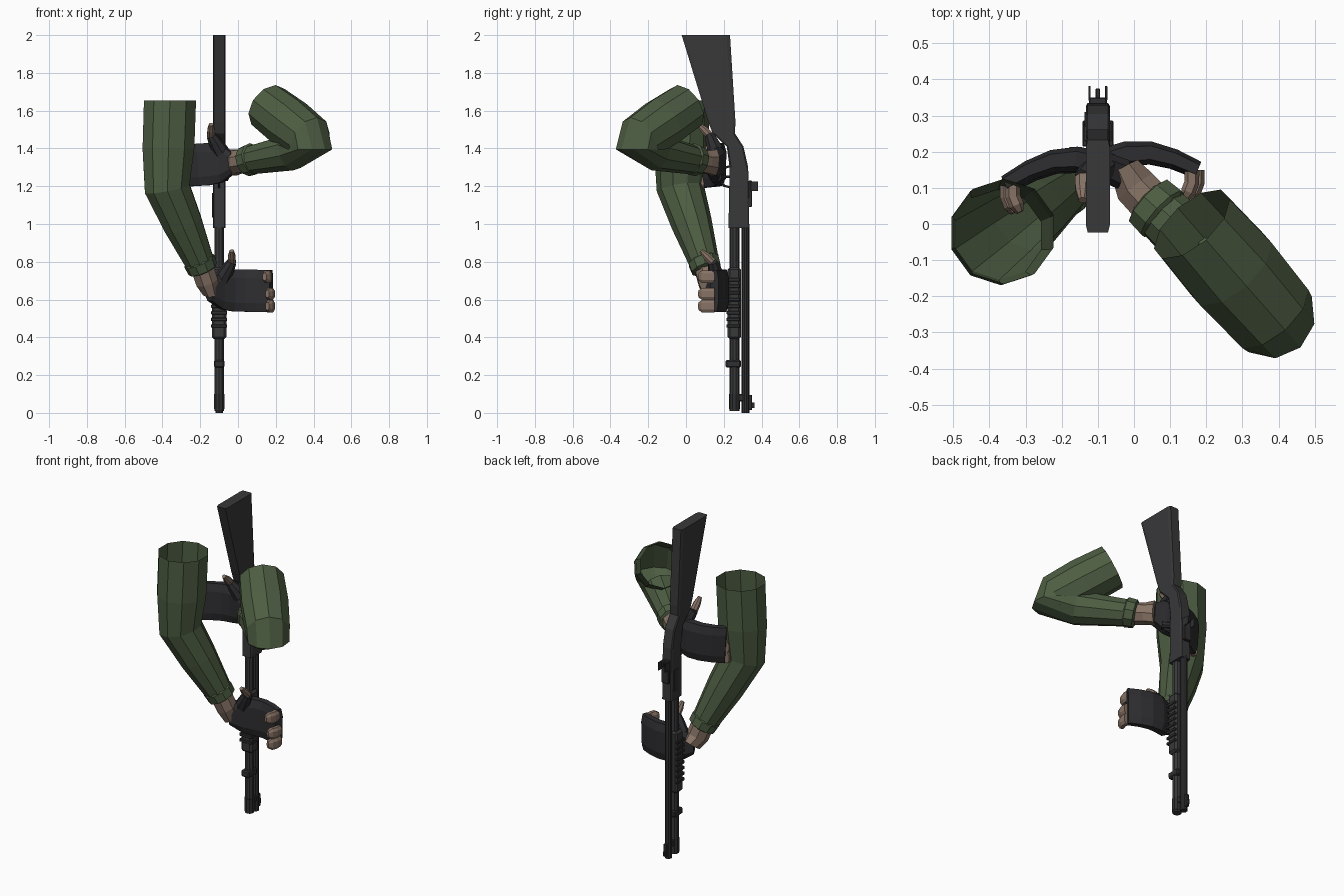
import bpy, bmesh, math
from mathutils import Vector

default_cube = bpy.data.objects.get("Cube")
if default_cube:
    bpy.data.objects.remove(default_cube, do_unlink=True)

UP = Vector((0, 0, 1))
DOWN = -UP
BACK = Vector((0, 1, 0))
FORWARD = -BACK
GUN_X = -0.1  # centre plane of the gun


def material(name, *colour):
    mat = bpy.data.materials.new(name)
    mat.use_nodes = True
    mat.diffuse_color = (*colour, 1)
    shader = mat.node_tree.nodes["Principled BSDF"]
    shader.inputs["Base Color"].default_value = (*colour, 1)
    return mat


green = material("sleeve_green", 0.075, 0.11, 0.055)
skin = material("skin", 0.24, 0.17, 0.13)
black = material("glove_black", 0.027, 0.027, 0.03)
grey = material("gun_grey", 0.04, 0.04, 0.042)
steel = material("dark_steel", 0.03, 0.03, 0.032)


def finish(name, bm, mat):
    bmesh.ops.recalc_face_normals(bm, faces=bm.faces)
    mesh = bpy.data.meshes.new(name)
    bm.to_mesh(mesh)
    bm.free()
    mesh.materials.append(mat)
    part = bpy.data.objects.new(name, mesh)
    bpy.context.collection.objects.link(part)
    return part


def signed_power(value, power):
    return math.copysign(abs(value) ** power, value)


def loft(name, mat, points, radii, normals=None, sides=8, open_start=False, power=1):
    """Join rings along points; a radius is one number or a (side, up) pair.
    A power below one squares off the cross-section."""
    if normals is None:
        befores, afters = points[:1] + points[:-1], points[1:] + points[-1:]
        normals = [after - before for before, after in zip(befores, afters)]
    normals = [normal.normalized() for normal in normals]
    last = normals[0]
    up = BACK if abs(last.z) > 0.9 else UP
    bm = bmesh.new()
    rings = []
    for point, radius, normal in zip(points, radii, normals):
        up = last.rotation_difference(normal) @ up
        up = (up - normal * up.dot(normal)).normalized()
        side, last = normal.cross(up), normal
        wide, tall = radius if isinstance(radius, tuple) else (radius, radius)
        ring = []
        for k in range(sides):
            angle = math.tau * (k + 0.5) / sides
            across = side * wide * signed_power(math.cos(angle), power)
            along = up * tall * signed_power(math.sin(angle), power)
            ring.append(bm.verts.new(point + across + along))
        rings.append(ring)
    for lower, upper in zip(rings, rings[1:]):
        for k in range(sides):
            bm.faces.new((lower[k - 1], lower[k], upper[k], upper[k - 1]))
    if not open_start:
        bm.faces.new(rings[0])
    bm.faces.new(rings[-1])
    return finish(name, bm, mat)


def box(name, mat, y, z, width, depth, height, x=GUN_X):
    bm = bmesh.new()
    bmesh.ops.create_cube(bm, size=1)
    bmesh.ops.scale(bm, vec=(width, depth, height), verts=bm.verts)
    bmesh.ops.translate(bm, vec=(x, y, z), verts=bm.verts)
    part = finish(name, bm, mat)
    bevel = part.modifiers.new("bevel", "BEVEL")
    bevel.width, bevel.segments = min(width, depth, height) / 6, 1


def gun_point(y, z):
    return Vector((GUN_X, y, z))


def rod(name, mat, y, bottom, top, radius):
    loft(name, mat, [gun_point(y, bottom), gun_point(y, top)], [radius] * 2, sides=10)


# Stock, grip and receiver as one body of level sections: y, z, half depth
body = [(0.105, 2, 0.13), (0.19, 1.54, 0.073), (0.2, 1.48, 0.06),
        (0.26, 1.41, 0.045), (0.28, 1.3, 0.05), (0.28, 0.98, 0.056)]
loft("stock_and_receiver", grey, [gun_point(y, z) for y, z, depth in body],
     [(0.034, depth) for y, z, depth in body], [DOWN] * len(body), power=0.2)
box("ejection_port", steel, 0.29, 1.1, 0.008, 0.04, 0.13, GUN_X - 0.033)

# Trigger and its round guard
arc = [math.pi * step / 6 for step in range(7)]
loft("trigger_guard", steel,
     [gun_point(0.23 - 0.055 * math.sin(a), 1.25 + 0.055 * math.cos(a)) for a in arc],
     [0.006] * len(arc), sides=6)
box("trigger", steel, 0.215, 1.25, 0.01, 0.04, 0.012)

# Barrel, magazine tube and pump grip
rod("barrel", steel, 0.315, 0, 1, 0.021)
rod("magazine_tube", grey, 0.256, 0.01, 1, 0.026)
rod("magazine_cap", steel, 0.256, 0.02, 0.1, 0.029)
box("muzzle_clamp", steel, 0.29, 0.08, 0.03, 0.08, 0.04)
box("barrel_band", steel, 0.25, 0.26, 0.055, 0.08, 0.04)
box("pump_grip", grey, 0.255, 0.58, 0.076, 0.07, 0.38)
for ridge in range(8):
    box("pump_ridge", steel, 0.25, 0.46 + ridge * 0.035, 0.086, 0.072, 0.018)

# Sights
box("front_sight_base", steel, 0.34, 0.055, 0.02, 0.02, 0.08)
box("front_sight_blade", steel, 0.353, 0.04, 0.008, 0.02, 0.03)
box("rear_sight_base", steel, 0.34, 1.16, 0.05, 0.02, 0.14)
box("rear_sight_post", steel, 0.355, 1.21, 0.012, 0.04, 0.02)
for direction in (-1, 1):
    box("rear_sight_wing", steel, 0.362, 1.2, 0.006, 0.04, 0.05, GUN_X + direction * 0.023)


def lower_arm(side, elbow, wrist, palm):
    """Turned cuff and the bare wrist that leads into the glove."""
    along = (wrist - elbow).normalized()
    loft(side + "_cuff", green, [wrist + along * step for step in (-0.05, -0.04, 0.01, 0.02)],
         [0.075, 0.086, 0.082, 0.06], sides=10)
    loft(side + "_wrist", skin, [wrist, wrist.lerp(palm, 0.6), palm + BACK * 0.02],
         [0.065, 0.064, (0.045, 0.075)])


def hand(side, palm, knuckles):
    """Glove arching behind the line from palm to knuckles, bare fingertips and thumb."""
    across = knuckles - palm
    inward = -across.normalized()
    steps = [step / 5 for step in range(6)]
    loft(side + "_glove", black,
         [palm + across * t + BACK * 0.055 * math.sin(math.pi * t) for t in steps],
         [(0.045 - 0.02 * t, 0.117 * min(1, 0.5 + 2 * t)) for t in steps], power=0.6)
    for height, size in ((-0.08, 0.036), (-0.015, 0.034), (0.075, 0.036)):
        root = knuckles + UP * height + inward * max(0, height) / 5
        loft(side + "_finger", skin,
             [root, root + FORWARD * 0.035, root + FORWARD * 0.06 + inward * 0.01,
              root + FORWARD * 0.08 + inward * 0.02],
             [(0.022, size)] * 3 + [(0.012, size * 0.6)], power=0.8)
    base = palm + across * 0.2 + UP * 0.06 + BACK * 0.03
    joint = palm + across * 0.36 + UP * 0.15
    loft(side + "_thumb_glove", black, [base, base.lerp(joint, 0.7), joint],
         [0.045, 0.034, 0.026])
    loft(side + "_thumb", skin,
         [joint, joint + (FORWARD + UP) * 0.03, joint + (FORWARD + UP) * 0.06],
         [0.023, 0.022, 0.012])


# Left arm: sleeve folded sharply at the elbow
shoulder = Vector((0.16, 0, 1.62))
elbow = Vector((0.38, -0.25, 1.45))
wrist = Vector((0.05, 0.055, 1.335))
palm = Vector((-0.025, 0.135, 1.325))
upper, fore = elbow - shoulder, wrist - elbow
loft("left_sleeve", green,
     [shoulder, shoulder.lerp(elbow, 0.5), elbow, elbow + DOWN * 0.055,
      elbow.lerp(wrist, 0.3) + DOWN * 0.035, wrist],
     [0.13, 0.138, 0.128, 0.122, 0.1, 0.076],
     [upper, upper, upper, DOWN, fore, fore], sides=10, open_start=True)
lower_arm("left", elbow, wrist, palm)
hand("left", palm, Vector((-0.35, 0.11, 1.305)))
loft("left_trigger_finger", black,
     [gun_point(0.17, 1.25) - inset for inset in (Vector((-0.04, 0, 0)), FORWARD * 0.03)],
     [0.024, 0.018])

# Right arm: sleeve hanging down with a gentle bend
shoulder = Vector((-0.36, -0.02, 1.655))
elbow = Vector((-0.375, -0.03, 1.19))
wrist = Vector((-0.19, 0.105, 0.77))
palm = Vector((-0.15, 0.135, 0.65))
loft("right_sleeve", green,
     [shoulder, shoulder.lerp(elbow, 0.55), elbow, elbow.lerp(wrist, 0.45), wrist],
     [0.145, 0.144, 0.126, 0.108, 0.076],
     [DOWN, DOWN, wrist - shoulder, wrist - elbow, wrist - elbow], sides=10, open_start=True)
lower_arm("right", elbow, wrist, palm)
hand("right", palm, Vector((0.175, 0.15, 0.645)))
